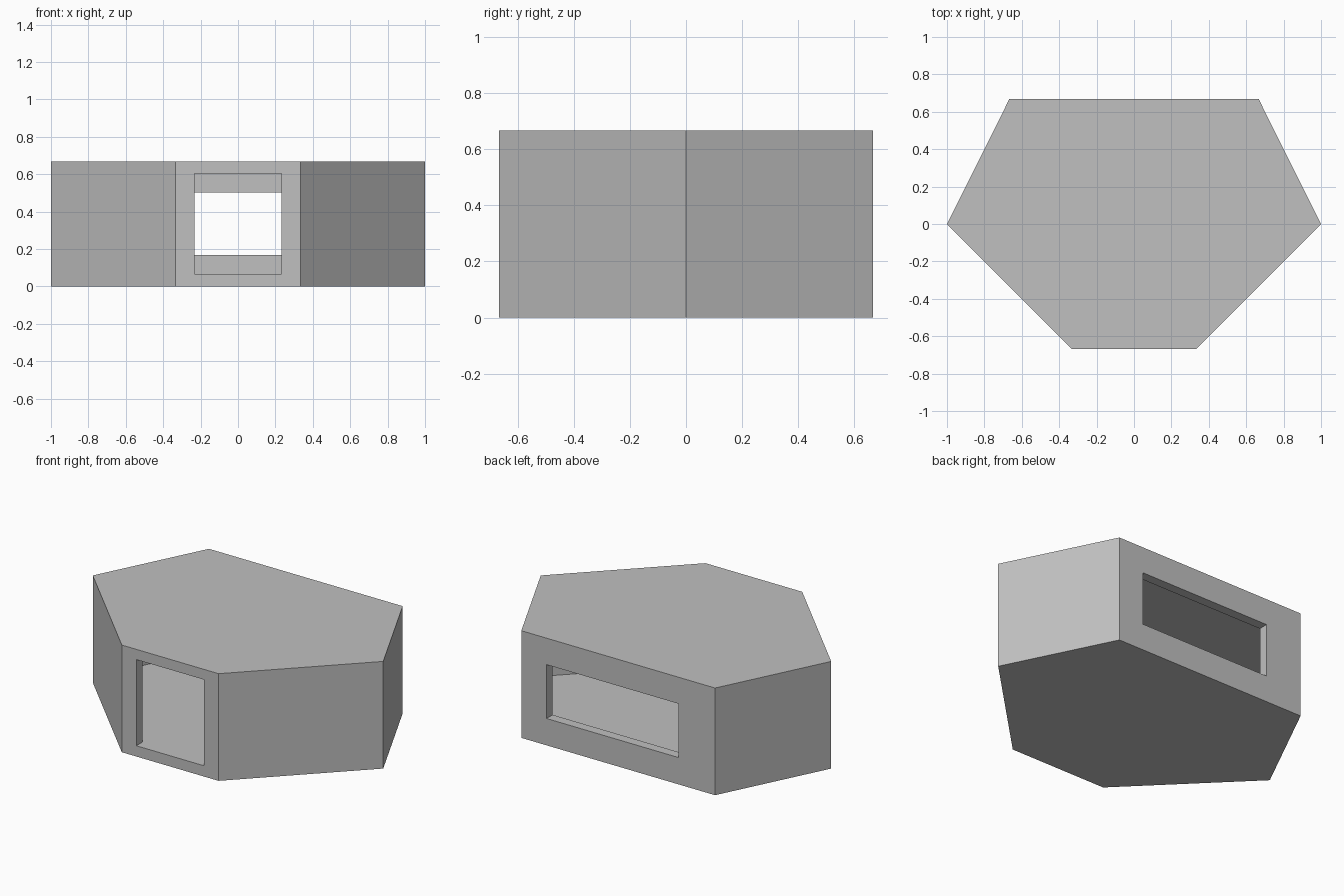
import bpy
import bmesh
from mathutils import Vector

default = bpy.data.objects.get("Cube")
if default:
    bpy.data.objects.remove(default, do_unlink=True)

WALL = 0.06
FLOOR, CEILING, HEIGHT = 0.067, 0.603, 0.667

concrete = bpy.data.materials.new("grey_concrete")
concrete.use_nodes = True
colour = (0.53, 0.53, 0.53, 1)
concrete.diffuse_color = colour
concrete.node_tree.nodes["Principled BSDF"].inputs["Base Color"].default_value = colour


def prism(name, outline, z0, z1):
    """Extrude a flat outline between two heights."""
    bm = bmesh.new()
    base = bm.faces.new([bm.verts.new((p[0], p[1], z0)) for p in outline])
    top = bmesh.ops.extrude_face_region(bm, geom=[base])["geom"]
    bmesh.ops.translate(bm, vec=(0, 0, z1 - z0),
                        verts=[g for g in top if isinstance(g, bmesh.types.BMVert)])
    bmesh.ops.recalc_face_normals(bm, faces=bm.faces)
    mesh = bpy.data.meshes.new(name)
    bm.to_mesh(mesh)
    bm.free()
    mesh.materials.append(concrete)
    obj = bpy.data.objects.new(name, mesh)
    bpy.context.collection.objects.link(obj)
    return obj


def inset(outline, depth):
    """Move every side of a convex counter-clockwise outline inwards."""
    pts = [Vector(p) for p in outline]
    result = []
    for i, p in enumerate(pts):
        a = (p - pts[i - 1]).normalized()
        b = (pts[(i + 1) % len(pts)] - p).normalized()
        na, nb = Vector((-a.y, a.x)), Vector((-b.y, b.x))
        result.append(p + (na + nb) * depth / (1 + na.dot(nb)))
    return result


def rectangle(x0, x1, y0, y1):
    return [(x0, y0), (x1, y0), (x1, y1), (x0, y1)]


def carve(target, cutter):
    """Subtract the cutter from the target and discard it."""
    cutter.hide_render = True
    mod = target.modifiers.new("carve", "BOOLEAN")
    mod.operation = "DIFFERENCE"
    mod.solver = "EXACT"
    mod.object = cutter
    bpy.context.view_layer.objects.active = target
    bpy.ops.object.modifier_apply(modifier=mod.name)
    bpy.data.objects.remove(cutter, do_unlink=True)


# Six-sided shell
plan = [(-0.333, -0.667), (0.333, -0.667), (1, 0),
        (0.667, 0.667), (-0.667, 0.667), (-1, 0)]
shell = prism("bunker_shell", plan, 0, HEIGHT)

# Hollow room
carve(shell, prism("room_cutter", inset(plan, WALL), FLOOR, CEILING))

# Front doorway, then the wide, slightly off-centre back window
carve(shell, prism("doorway_cutter", rectangle(-0.233, 0.233, -0.8, -0.5),
                   FLOOR, CEILING))
carve(shell, prism("window_cutter", rectangle(-0.417, 0.493, 0.5, 0.8),
                   0.167, 0.502))
